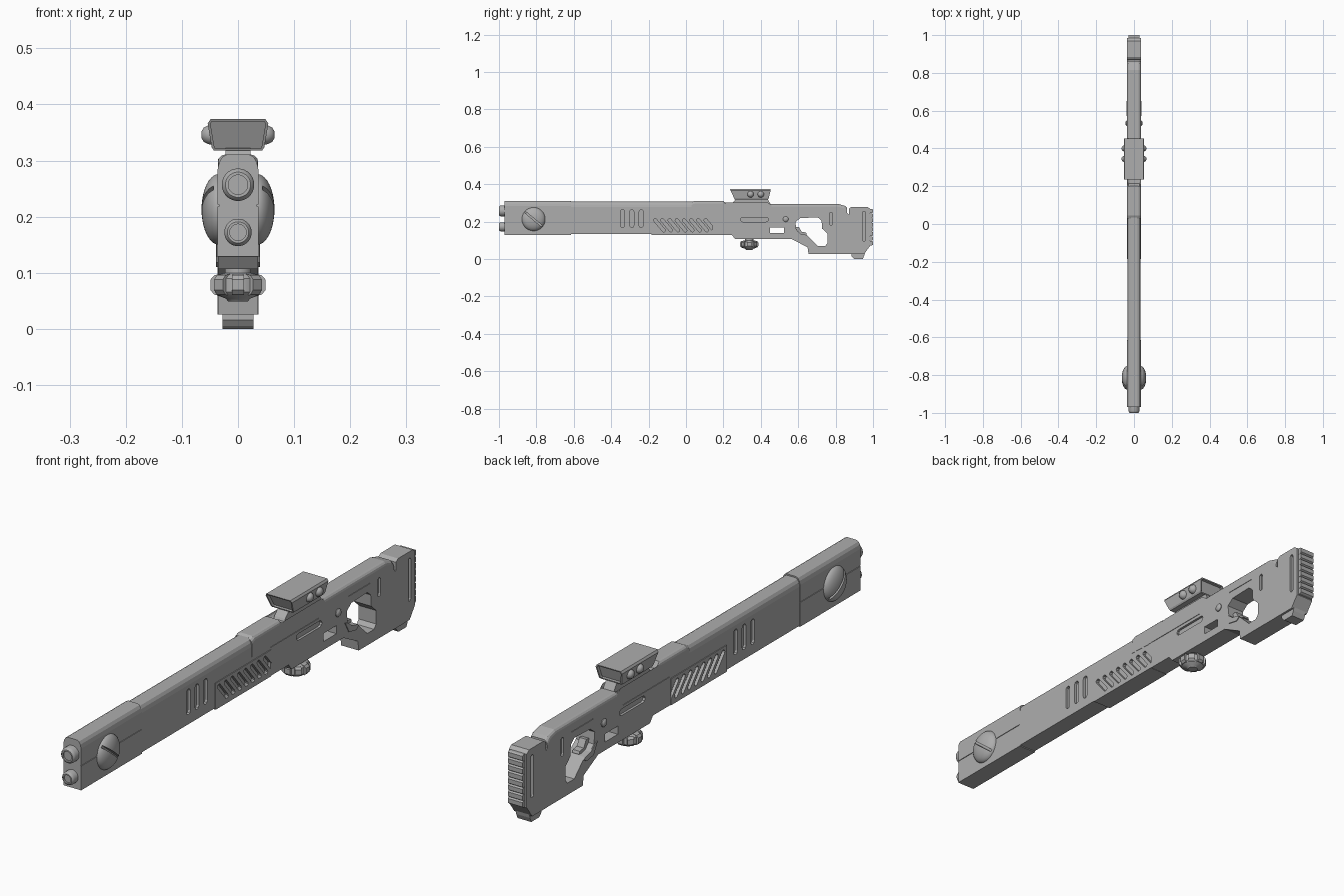
import bpy, bmesh
from math import sin, cos, pi, radians
from mathutils import Matrix, Vector

if "Cube" in bpy.data.objects:
    bpy.data.objects.remove(bpy.data.objects["Cube"])

metal = bpy.data.materials.new("dark_grey")
metal.diffuse_color = (.42, .42, .42, 1)
metal.use_nodes = True
metal.node_tree.nodes["Principled BSDF"].inputs["Base Color"].default_value = metal.diffuse_color


def finish(bm, name, smooth=False):
    bmesh.ops.recalc_face_normals(bm, faces=bm.faces)
    me = bpy.data.meshes.new(name)
    bm.to_mesh(me)
    bm.free()
    me.materials.append(metal)
    ob = bpy.data.objects.new(name, me)
    bpy.context.collection.objects.link(ob)
    if smooth:
        bpy.ops.object.select_all(action='DESELECT')
        ob.select_set(True)
        bpy.context.view_layer.objects.active = ob
        bpy.ops.object.shade_smooth_by_angle(angle=radians(35))
    return ob


def add_prism(bm, pts, a, b, axis='x'):
    """Extrude a profile: (y, z) points along x, (x, z) along y."""
    def at(p, d):
        return (d, p[0], p[1]) if axis == 'x' else (p[0], d, p[1])
    lo = [bm.verts.new(at(p, a)) for p in pts]
    hi = [bm.verts.new(at(p, b)) for p in pts]
    n = len(pts)
    bm.faces.new(lo)
    bm.faces.new(hi[::-1])
    for i in range(n):
        bm.faces.new((lo[i], hi[i], hi[(i + 1) % n], lo[(i + 1) % n]))


def prism(name, pts, a, b, axis='x'):
    bm = bmesh.new()
    add_prism(bm, pts, a, b, axis)
    return finish(bm, name)


def rect(y0, y1, z0, z1):
    return [(y0, z0), (y1, z0), (y1, z1), (y0, z1)]


def slot(y, z, length, width, tilt=0):
    """Round-ended slot outline; tilt 0 lies along y."""
    r, h, t = width / 2, length / 2 - width / 2, radians(tilt)
    pts = []
    for s, base in ((1, -pi / 2), (-1, pi / 2)):
        for i in range(5):
            a = base + i * pi / 4
            u, v = s * h + r * cos(a), r * sin(a)
            pts.append((y + u * cos(t) - v * sin(t), z + u * sin(t) + v * cos(t)))
    return pts


def cut(ob, recesses=(), through=(), floor=0.027):
    """Cut recesses into both sides and holes right through."""
    bm = bmesh.new()
    for p in recesses:
        add_prism(bm, p, floor, 0.09)
        add_prism(bm, p, -0.09, -floor)
    for p in through:
        add_prism(bm, p, -0.1, 0.1)
    cutter = finish(bm, ob.name + "_cutter")
    cutter.hide_render = True
    m = ob.modifiers.new("cut", 'BOOLEAN')
    m.operation, m.solver, m.object = 'DIFFERENCE', 'EXACT', cutter
    bpy.context.view_layer.objects.active = ob
    bpy.ops.object.modifier_apply(modifier=m.name)
    bpy.data.objects.remove(cutter)


def lathe(name, prof, n, loc, direction):
    """Spin (radius, height) points about an axis pointing along direction."""
    bm = bmesh.new()
    rot = Vector(direction).to_track_quat('Z', 'Y')
    rings = []
    for r, h in prof:
        rings.append([bm.verts.new(rot @ Vector((r * cos((i + .5) * 2 * pi / n), r * sin((i + .5) * 2 * pi / n), h))
                                   + Vector(loc)) for i in range(n)])
    for a, b in zip(rings, rings[1:]):
        for i in range(n):
            bm.faces.new((a[i], a[(i + 1) % n], b[(i + 1) % n], b[i]))
    bm.faces.new(rings[0])
    bm.faces.new(rings[-1])
    return finish(bm, name, True)


def section(w, z0, z1):
    """Body cross-section with softened top edges."""
    half = [(w, z0), (w, z1 - .028), (w - .003, z1 - .014), (w - .009, z1 - .004), (w - .017, z1)]
    return half + [(-x, z) for x, z in reversed(half)]


# Barrel shroud
front = prism("front_shroud", section(.0365, .129, .311), -.97, -.615, 'y')
cut(front, [rect(-.98, -.61, .2185, .2215)], floor=.034)
vents = [slot(-.142 + i * .0385, .18, .088, .017, -50) for i in range(8)]
barrel = prism("barrel_shroud", section(.035, .133, .306), -.62, .15, 'y')
cut(barrel, [slot(y, .216, .095, .022, 90) for y in (-.34, -.29, -.24)] + vents, floor=.025)

# Handguard with slanted vents
guard = prism("handguard", rect(-.185, .142, .128, .226), -.038, .038)
cut(guard, vents, floor=.025)

# Muzzles
for nm, z, r in (("upper_muzzle", .257, .029), ("lower_muzzle", .172, .0245)):
    lathe(nm, [(r, 0), (r, .03), (r * .93, .036), (r * .78, .04), (r * .6, .04), (r * .6, .034)],
          24, (0, -.96, z), (0, -1, 0))

# Slotted side domes
for s, nm in ((1, "right_dome"), (-1, "left_dome")):
    bm = bmesh.new()
    bmesh.ops.create_uvsphere(bm, u_segments=32, v_segments=20, radius=1)
    bmesh.ops.transform(bm, verts=bm.verts, matrix=Matrix.Translation((s * .034, -.815, .213))
                        @ Matrix.Diagonal((.031, .063, .063, 1)))
    dome = finish(bm, nm, True)
    cut(dome, [slot(-.815, .213, .2, .009, -40)], floor=.044)

# Receiver and stock in one profile
outline = [(.14, .129), (.245, .129), (.262, .107), (.565, .107), (.65, .062), (.655, .026), (.868, .026),
           (.868, .24), (.862, .245), (.862, .272), (.852, .283), (.815, .294), (.455, .294), (.44, .288),
           (.215, .288), (.2, .311), (.045, .311), (.03, .304), (.03, .24), (.14, .235)]
bm = bmesh.new()
add_prism(bm, outline, -.036, .036)
top = [e for e in bm.edges if all(v.co.z > .265 for v in e.verts)
       and abs(e.verts[0].co.x - e.verts[1].co.x) < 1e-5
       and abs(e.verts[0].co.y - e.verts[1].co.y) > .001]
bmesh.ops.bevel(bm, geom=top, offset=.014, segments=3, profile=.5, affect='EDGES', clamp_overlap=False)
stock = finish(bm, "receiver_and_stock")
grip_hole = [(.585, .198), (.612, .219), (.705, .222), (.725, .205), (.728, .162), (.757, .135),
             (.757, .085), (.745, .07), (.705, .07), (.645, .128), (.612, .135), (.59, .155)]
cut(stock, [slot(.365, .211, .15, .024), slot(.775, .215, .07, .016, 90)],
    [grip_hole, rect(.45, .525, .138, .168)])
cut(stock, [rect(.13, .42, .234, .237), rect(.595, .72, .249, .252)], floor=.034)

# Trigger and its side plates
prism("trigger", [(.585, .17), (.604, .172), (.618, .145), (.642, .142), (.646, .132), (.612, .13), (.596, .145)],
      -.014, .014)
for s, nm in ((1, "right_guard_plate"), (-1, "left_guard_plate")):
    prism(nm, [(.572, .16), (.588, .155), (.612, .135), (.645, .128), (.652, .121), (.636, .11), (.595, .118)],
          s * .03, s * .039)
    lathe(nm.replace("guard_plate", "rivet"), [(.015, 0), (.015, .006), (.011, .01), (.004, .012)], 16,
          (s * .033, .533, .213), (s, 0, 0))

# Butt block, foot and ribbed pad
butt = [(.862, .026), (.952, .026), (.984, .07), (.984, .268), (.97, .279), (.885, .279), (.872, .27), (.872, .24),
        (.862, .235)]
block = prism("butt_block", butt, -.0365, .0365)
cut(block, [slot(.952, .175, .16, .015, 90)])
prism("butt_foot", [(.885, .035), (.885, .016), (.893, .005), (.9, 0), (.945, 0), (.953, .018), (.96, .05)],
      -.028, .028)
for i in range(8):
    z = .073 + i * .0245
    prism(f"pad_rib_{i + 1}", [(.978, z), (.994, z), (1.0, z + .004), (1.0, z + .02), (.994, z + .0238),
                              (.978, z + .0238)], -.03, .03)

# Scope, mount and side knobs
bm = bmesh.new()
wide, low = .054, .043
cross = [(-low, .318), (low, .318), (low + .004, .324), (wide, .366), (wide - .005, .374), (-wide + .005, .374),
         (-wide, .366), (-low - .004, .324)]
add_prism(bm, cross, .235, .452, 'y')
for v in bm.verts:
    if v.co.y < .3:
        v.co.y += (.374 - v.co.z) * .45
    else:
        v.co.y -= max(0, .335 - v.co.z) * .9
bm.normal_update()
ends = [f for f in bm.faces if len(f.verts) == 8]
bmesh.ops.inset_individual(bm, faces=ends, thickness=.005, depth=0)
for f in ends:
    d = .012 if f.calc_center_median().y < .3 else -.012
    bmesh.ops.translate(bm, verts=bmesh.ops.extrude_discrete_faces(bm, faces=[f])['faces'][0].verts, vec=(0, d, 0))
finish(bm, "scope")
prism("scope_mount", [(.235, .28), (.245, .296), (.27, .322), (.435, .322), (.455, .29), (.455, .28)], -.022, .022)
for s, side in ((1, "right"), (-1, "left")):
    for y, end in ((.345, "front"), (.4, "rear")):
        lathe(f"scope_knob_{side}_{end}", [(.018, 0), (.017, .008), (.013, .016), (.006, .02)], 16,
              (s * .045, y, .346), (s, 0, 0))

# Lower dial with grip blocks
lathe("dial_core", [(.018, .049), (.022, .054), (.038, .06), (.043, .066), (.043, .09), (.036, .097), (.024, .1),
                    (.024, .115)], 16, (0, .338, 0), (0, 0, 1))
bm = bmesh.new()
for i in range(8):
    start = len(bm.verts)
    add_prism(bm, [(.03, .06), (.042, .061), (.049, .069), (.049, .088), (.042, .096), (.03, .098)], -.011, .011)
    bm.verts.ensure_lookup_table()
    bmesh.ops.transform(bm, verts=bm.verts[start:],
                        matrix=Matrix.Translation((0, .338, 0)) @ Matrix.Rotation(i * pi / 4, 4, 'Z'))
finish(bm, "dial_grips")
